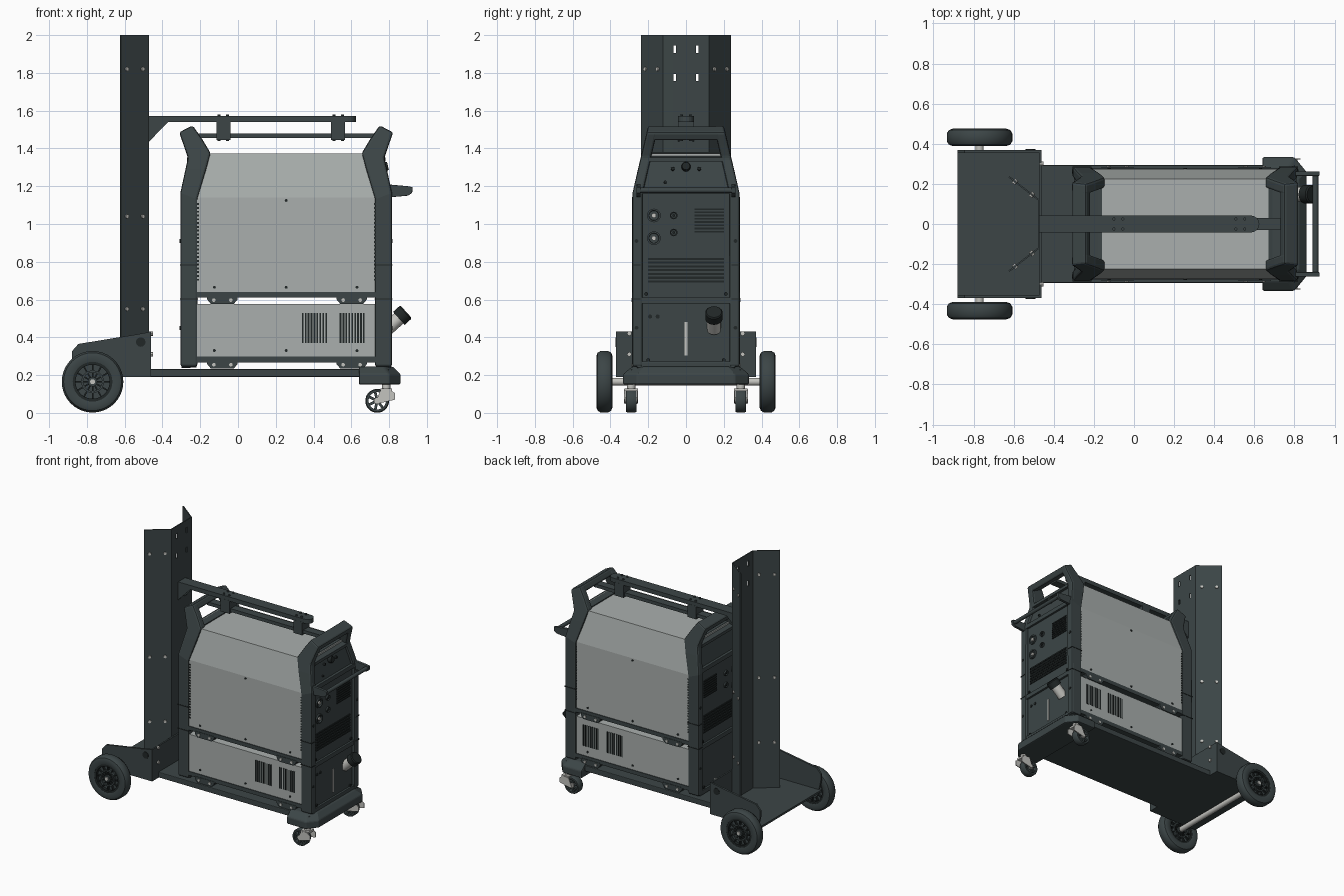
import bpy, bmesh, math
from mathutils import Vector as V

if "Cube" in bpy.data.objects:
    bpy.data.objects.remove(bpy.data.objects["Cube"])


def mat(name, c):
    m = bpy.data.materials.new(name)
    m.diffuse_color = (*c, 1)
    m.use_nodes = True
    m.node_tree.nodes["Principled BSDF"].inputs["Base Color"].default_value = m.diffuse_color
    return m


DARK = mat("dark_paint", (0.045, 0.06, 0.062))
LIGHT = mat("light_panel", (0.40, 0.43, 0.42))
BLACK = mat("black", (0.015, 0.02, 0.02))
METAL = mat("metal", (0.55, 0.55, 0.52))
smooth = []


def finish(name, bm, m, bevel=0.0):
    bmesh.ops.recalc_face_normals(bm, faces=bm.faces)
    me = bpy.data.meshes.new(name)
    bm.to_mesh(me)
    bm.free()
    me.materials.append(m)
    ob = bpy.data.objects.new(name, me)
    bpy.context.collection.objects.link(ob)
    if bevel:
        b = ob.modifiers.new("bevel", 'BEVEL')
        b.width, b.segments, b.limit_method = bevel, 2, 'ANGLE'
    return ob


def loft(name, rings, m, bevel=0.0, closed=False):
    bm = bmesh.new()
    vs = [[bm.verts.new(p) for p in r] for r in rings]
    n = len(vs[0])
    for a, b in zip(vs, vs[1:] + (vs[:1] if closed else [])):
        for i in range(n):
            bm.faces.new((a[i], a[(i + 1) % n], b[(i + 1) % n], b[i]))
    if not closed:
        bm.faces.new(vs[0])
        bm.faces.new(vs[-1])
    return finish(name, bm, m, bevel)


def boxes(name, bounds, m, bevel=0.0):
    bm = bmesh.new()
    for x0, x1, y0, y1, z0, z1 in bounds:
        r = bmesh.ops.create_cube(bm, size=1)
        for v in r['verts']:
            c = v.co
            v.co = ((x0 + x1) / 2 + c.x * (x1 - x0), (y0 + y1) / 2 + c.y * (y1 - y0), (z0 + z1) / 2 + c.z * (z1 - z0))
    return finish(name, bm, m, bevel)


def box(name, x0, x1, y0, y1, z0, z1, m=DARK, bevel=0.0):
    return boxes(name, [(x0, x1, y0, y1, z0, z1)], m, bevel)


def prism_y(name, pts, y0, y1, m=DARK, bevel=0.0):
    return loft(name, [[(x, y, z) for x, z in pts] for y in (y0, y1)], m, bevel)


def circle(c, d, r, n):
    q = V((0, 0, 1)).rotation_difference(V(d).normalized())
    return [V(c) + q @ V((r * math.cos(2 * math.pi * i / n), r * math.sin(2 * math.pi * i / n), 0)) for i in range(n)]


def lathe(name, c, d, prof, m, n=32, closed=False):
    d = V(d).normalized()
    ob = loft(name, [circle(V(c) + d * t, d, r, n) for r, t in prof], m, 0, closed)
    smooth.append(ob)
    return ob


def cyl(name, p, q, r, m=DARK, n=20):
    d = V(q) - V(p)
    return lathe(name, p, d, [(r, 0), (r, d.length)], m, n)


def spokes(name, c, count, r0, r1, w, h, m):
    bm = bmesh.new()
    for i in range(count):
        a = 2 * math.pi * i / count
        u, t = V((math.cos(a), 0, math.sin(a))), V((-math.sin(a), 0, math.cos(a)))
        e = [[bm.verts.new(V(c) + u * r + t * s * w + V((0, k * h, 0))) for s, k in ((1, 1), (-1, 1), (-1, -1), (1, -1))] for r in (r0, r1)]
        for j in range(4):
            bm.faces.new((e[0][j], e[0][(j + 1) % 4], e[1][(j + 1) % 4], e[1][j]))
    return finish(name, bm, m)


def width(z):  # half width of the machine, tapering above the shoulder
    return 0.285 if z < 1.16 else 0.285 - (z - 1.16) * 0.235


# rear wheels, axle, casters
cyl("axle", (-0.77, -0.41, 0.165), (-0.77, 0.41, 0.165), 0.02, METAL)
for s in (-1, 1):
    c = (-0.77, 0.432 * s, 0.165)
    lathe("rear_tire", c, (0, s, 0), [(0.105, -0.036), (0.135, -0.043), (0.153, -0.036), (0.163, -0.02), (0.163, 0.02),
          (0.153, 0.036), (0.135, 0.043), (0.105, 0.036)], DARK, 40, True)
    lathe("rear_rim", c, (0, s, 0), [(0.09, -0.034), (0.107, -0.034), (0.107, 0.034), (0.09, 0.034)], BLACK, 40, True)
    cyl("wheel_disc", (c[0], c[1] - 0.012, c[2]), (c[0], c[1] + 0.012, c[2]), 0.095, DARK, 40)
    lathe("hub_ring", c, (0, s, 0), [(0.05, -0.03), (0.06, -0.03), (0.06, 0.03), (0.05, 0.03)], DARK, 32, True)
    spokes("wheel_spokes", c, 12, 0.02, 0.095, 0.004, 0.026, BLACK)
    lathe("hub", c, (0, s, 0), [(0.025, -0.04), (0.025, 0.036)], DARK, 24)
    cyl("axle_cap", c, (c[0], c[1] + s * 0.042, c[2]), 0.013, METAL)
    k = (0.737, 0.29 * s, 0.064)
    lathe("caster_tire", k, (0, 1, 0), [(0.046, -0.028), (0.058, -0.028), (0.063, -0.018), (0.063, 0.018), (0.058, 0.028),
          (0.046, 0.028)], DARK, 32, True)
    spokes("caster_spokes", k, 7, 0.01, 0.048, 0.007, 0.02, DARK)
    cyl("caster_hub", (k[0], k[1] - 0.03, k[2]), (k[0], k[1] + 0.03, k[2]), 0.018, METAL)
    for t in (-1, 1):
        y = k[1] + t * 0.034
        prism_y("caster_fork", [(0.727, 0.055), (0.745, 0.05), (0.83, 0.07), (0.83, 0.105), (0.80, 0.125), (0.755, 0.12)],
                y - 0.003, y + 0.003, METAL)
    box("caster_bridge", 0.755, 0.815, k[1] - 0.035, k[1] + 0.035, 0.115, 0.13, METAL)
    cyl("caster_stem", (0.785, k[1], 0.12), (0.785, k[1], 0.155), 0.022, METAL)

# base platform and front bumper
box("base_platform", -0.47, 0.80, -0.293, 0.293, 0.19, 0.232, DARK, 0.005)
foot = [(0.64, 1), (0.80, 1), (0.86, 0.78), (0.86, -0.78), (0.80, -1), (0.64, -1)]
loft("front_bumper", [[(0.64 + (x - 0.64) * k, y * w, z) for x, y in foot]
     for z, w, k in ((0.15, 0.333, 1), (0.205, 0.333, 1), (0.245, 0.285, 0.82))], DARK, 0.008)

# rear bottle tray
box("tray_floor", -0.88, -0.46, -0.37, 0.37, 0.19, 0.205)
box("tray_front_wall", -0.472, -0.46, -0.37, 0.37, 0.19, 0.43)
side = [(-0.62, 0.19), (-0.46, 0.19), (-0.46, 0.43), (-0.54, 0.415), (-0.845, 0.365), (-0.88, 0.325), (-0.88, 0.28), (-0.86, 0.19)]
for s in (-1, 1):
    prism_y("tray_side", side, 0.355 * s, 0.37 * s)
    cyl("tray_side_hole", (-0.515, 0.36 * s, 0.375), (-0.515, 0.373 * s, 0.375), 0.025, BLACK)
    for z in (0.31, 0.42):
        cyl("tray_bolt", (-0.47, 0.3 * s, z), (-0.45, 0.3 * s, z), 0.012, METAL, 8)

# folded rear column with through slots
bm = bmesh.new()
ys = [-0.235, -0.12, -0.067, -0.052, 0.052, 0.067, 0.12, 0.235]
zs = [0.2, 1.757, 1.795, 1.905, 1.945, 2.0]
g = [[bm.verts.new((-0.623 if abs(y) > 0.2 else -0.475, y, z)) for z in zs] for y in ys]
for i in range(7):
    for j in range(5):
        if not (i in (2, 4) and j in (1, 3)):
            bm.faces.new((g[i][j], g[i + 1][j], g[i + 1][j + 1], g[i][j + 1]))
sol = finish("column", bm, DARK).modifiers.new("thick", 'SOLIDIFY')
sol.thickness, sol.offset = 0.008, 0
for s in (-1, 1):
    for z in (1.82, 1.04, 0.55):
        for x, y in ((-0.508, 0.146), (-0.592, 0.211)):
            p, d = V((x, y * s, z)), V((0.61, 0.79 * s, 0))
            cyl("column_bolt", p - d * 0.014, p + d * 0.012, 0.011, METAL, 8)

# hanger beam above the machine
beam = [(-0.475, -0.042)] + [(0.583 + 0.042 * math.cos(a * math.pi / 8), 0.042 * math.sin(a * math.pi / 8)) for a in range(-4, 5)] + [(-0.475, 0.042)]
loft("hanger_beam", [[(x, y, z) for x, y in beam] for z in (1.54, 1.572)], DARK)
for s in (-1, 1):
    prism_y("beam_gusset", [(-0.472, 1.435), (-0.365, 1.545), (-0.472, 1.545)], 0.034 * s, 0.042 * s)
box("lower_beam", -0.24, 0.75, -0.03, 0.03, 1.455, 1.48)
for x in (-0.078, 0.53):
    box("beam_clamp", x - 0.037, x + 0.037, -0.043, 0.043, 1.445, 1.545)
    for dx in (-0.022, 0.022):
        for y in (-0.025, 0.025):
            cyl("clamp_bolt", (x + dx, y, 1.44), (x + dx, y, 1.58), 0.008, DARK, 8)

# power source housing and cooler housing
sec = [(0.275, 0.635), (0.275, 1.14), (0.225, 1.373)]
ring = sec + [(-y, z) for y, z in reversed(sec)]
loft("power_housing", [[(x, y, z) for y, z in ring] for x in (-0.235, 0.745)], LIGHT)
box("power_base", -0.235, 0.745, -0.28, 0.28, 0.61, 0.64)
box("cooler_housing", -0.235, 0.745, -0.275, 0.275, 0.295, 0.577, LIGHT)
box("cooler_base", -0.235, 0.745, -0.28, 0.28, 0.268, 0.298)
for s in (-1, 1):
    for x in (-0.083, 0.602):
        for z in (0.61, 0.268):
            prism_y("mount_foot", [(x - 0.08, z + 0.008), (x - 0.08, z - 0.01), (x - 0.06, z - 0.034), (x + 0.06, z - 0.034),
                    (x + 0.08, z - 0.01), (x + 0.08, z + 0.008)], 0.22 * s, 0.283 * s)
            for dx in (-0.045, 0.045):
                cyl("foot_bolt", (x + dx, 0.28 * s, z - 0.013), (x + dx, 0.288 * s, z - 0.013), 0.01, METAL, 8)
    for x, z in [(a, b) for a in (-0.125, 0.255, 0.63) for b in (0.665, 0.33)] + [(0.255, 1.125)]:
        cyl("panel_screw", (x, 0.27 * s, z), (x, 0.279 * s, z), 0.008, BLACK, 10)
    y0, y1 = sorted((0.27 * s, 0.2775 * s))
    boxes("side_vents", [(x0 + i * 0.0155, x0 + i * 0.0155 + 0.009, y0, y1, 0.37, 0.53)
          for x0 in (0.338, 0.538) for i in range(9)], BLACK)
    boxes("panel_edge_slits", [(x, x + 0.014, y0, y1, 0.70 + i * 0.02, 0.71 + i * 0.02)
          for x in (-0.22, 0.719) for i in range(21)], BLACK)

# end frames with carrying handles, mirrored front to rear
post = [(-0.215, 0.245, -0.305, 0.245), (-0.215, 1.13, -0.305, 1.165), (-0.168, 1.29, -0.278, 1.29),
        (-0.145, 1.375, -0.265, 1.35), (-0.19, 1.45, -0.287, 1.415), (-0.24, 1.522, -0.312, 1.485)]
for name, f in (("rear", lambda x: x), ("front", lambda x: 0.51 - x)):
    for s in (-1, 1):
        loft(name + "_post", [[(f(xa), s * width(za), za), (f(xb), s * width(zb), zb),
             (f(xb), s * (width(zb) - 0.055), zb), (f(xa), s * (width(za) - 0.055), za)] for xa, za, xb, zb in post], DARK, 0.012)
        boxes(name + "_post_seams", [(*sorted((f(-0.307), f(-0.213))), *sorted((0.24 * s, 0.287 * s)), z, z + 0.006)
              for z in (0.60, 0.78)], BLACK)
        for z in (0.91, 0.45):
            cyl(name + "_post_bolt", (f(-0.3), 0.262 * s, z), (f(-0.309), 0.262 * s, z), 0.01, BLACK, 10)
    prism_y(name + "_grip", [(f(x), z) for x, z in ((-0.24, 1.522), (-0.312, 1.485), (-0.293, 1.44), (-0.215, 1.478))],
            -0.19, 0.19, DARK, 0.012)
    # end panels: cooler, main, sloped control fascia
    pan = [(0.24, -0.285), (0.60, -0.285), (1.17, -0.285), (1.34, -0.248), (1.375, -0.225)]
    loft(name + "_panel", [[(f(x), s * (width(z) - 0.03), z) for x, s in ((x0, 1), (x0, -1), (-0.17 if z > 1.2 else -0.22, -1),
         (-0.17 if z > 1.2 else -0.22, 1))] for z, x0 in pan], DARK)
    for z, w in ((0.255, 0.26), (0.595, 0.26), (1.175, 0.25)):
        boxes(name + "_cross_rail", [(*sorted((f(-0.30), f(-0.25))), -w, w, z - 0.017, z + 0.017)], DARK, 0.004)
    prism_y(name + "_fascia_lip", [(f(x), z) for x, z in ((-0.27, 1.33), (-0.27, 1.352), (-0.16, 1.38), (-0.16, 1.33))], -0.195, 0.195)
    # grilles and sockets
    xg = sorted((f(-0.28), f(-0.291)))
    boxes(name + "_grille", [(*xg, -0.2, 0.2, 0.69 + i * 0.02, 0.701 + i * 0.02) for i in range(7)] +
          [(*xg, 0.045, 0.2, 0.955 + i * 0.017, 0.964 + i * 0.017) for i in range(8)], BLACK)
    d = (f(-1) - f(0), 0, 0)
    for y, z, r in ((-0.17, 1.045, 0.036), (-0.17, 0.925, 0.036), (-0.065, 1.045, 0.02), (-0.065, 0.955, 0.02)):
        lathe(name + "_socket", (f(-0.28), y, z), d, [(r, 0), (r, 0.016), (r * 0.75, 0.016), (r * 0.7, 0.005)], DARK, 24)
        cyl(name + "_socket_pin", (f(-0.28), y, z), (f(-0.296), y, z), r * 0.35, METAL if r > 0.03 else BLACK, 12)
    for y, z in ((-0.21, 0.63), (0.21, 0.63), (-0.2, 0.28), (0.2, 0.28)):
        cyl(name + "_panel_bolt", (f(-0.28), y, z), (f(-0.293), y, z), 0.01, BLACK, 10)

# control knob and buttons on the sloped fascia
for y, z, r, h in ((0, 1.3, 0.024, 0.025), (-0.07, 1.29, 0.01, 0.01), (0.07, 1.29, 0.01, 0.01), (-0.11, 1.22, 0.008, 0.008)):
    x = 0.795 - (z - 1.17) * 0.218
    lathe("control_knob", (x - 0.005, y, z), (1, 0, 0.22), [(r, 0), (r, h), (r * 0.85, h + 0.008)], BLACK, 20)

# front torch rest loop
for s in (-1, 1):
    prism_y("rest_arm", [(0.79, 1.14), (0.90, 1.15), (0.922, 1.165), (0.925, 1.195), (0.90, 1.2), (0.79, 1.21)],
            0.24 * s, 0.262 * s, DARK, 0.003)
cyl("rest_bar", (0.905, -0.25, 1.178), (0.905, 0.25, 1.178), 0.014)

# coolant filler neck, level window, indicator dots
n0, nd = V((0.785, 0.148, 0.44)), V((0.74, 0, 0.67))
lathe("filler_neck", n0, nd, [(0.036, 0), (0.036, 0.095)], METAL, 24)
lathe("filler_cap", n0 + nd * 0.09, nd, [(0.046, 0), (0.046, 0.045), (0.04, 0.052)], BLACK, 24)
box("level_window", 0.79, 0.799, -0.007, 0.007, 0.305, 0.48, METAL)
for y in (-0.19, -0.15):
    cyl("indicator", (0.79, y, 0.51), (0.80, y, 0.51), 0.011, BLACK, 14)

bpy.ops.object.select_all(action='DESELECT')
for o in smooth:
    o.select_set(True)
bpy.context.view_layer.objects.active = smooth[0]
bpy.ops.object.shade_smooth_by_angle(angle=math.radians(35))
